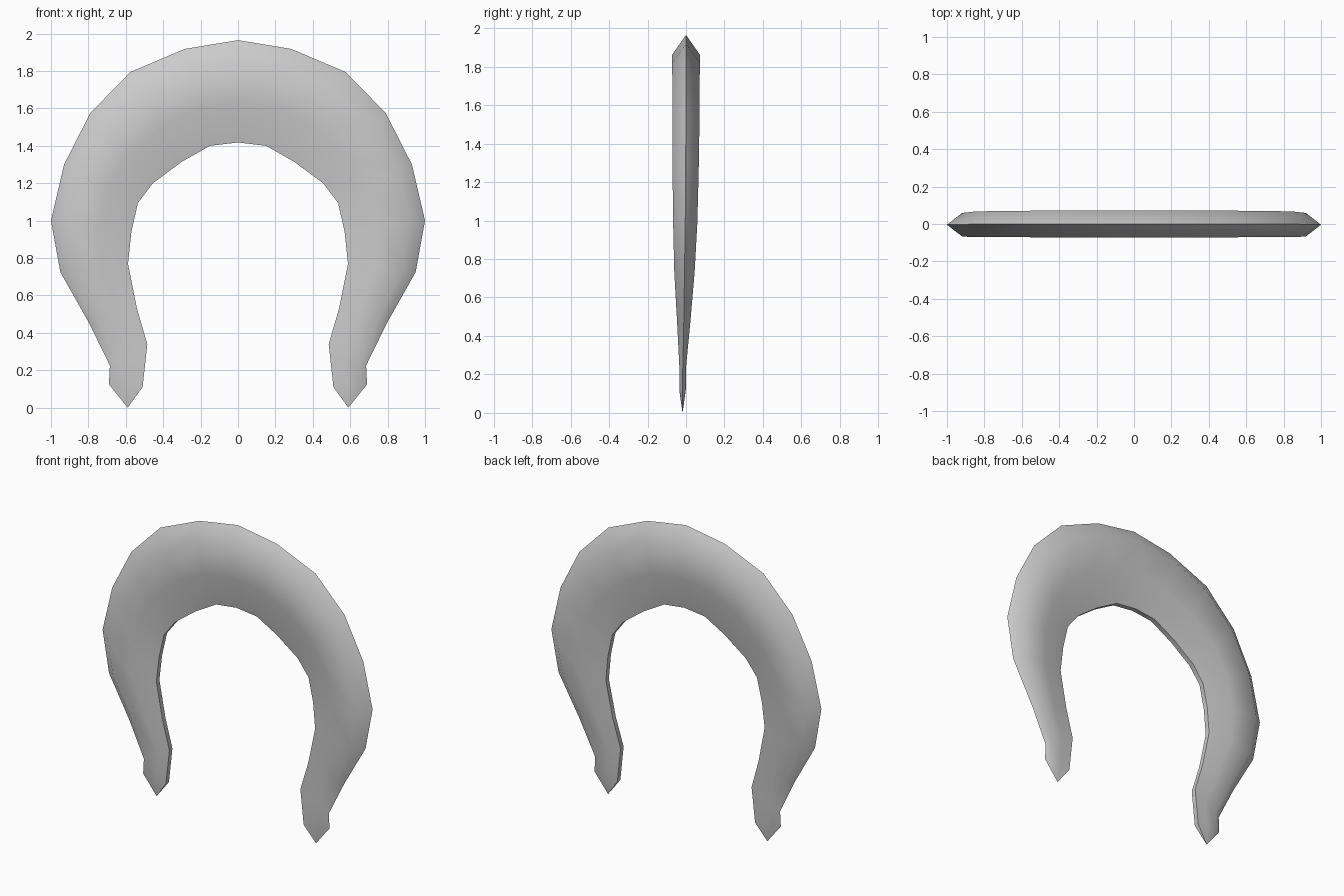
import bpy, bmesh, math

if "Cube" in bpy.data.objects:
    bpy.data.objects.remove(bpy.data.objects["Cube"])

# Half-arch stations: outer x, z, inner x, z, half thickness, y offset
STATIONS = [
    (0.000, 1.965, 0.000, 1.418, .073, .000),
    (0.285, 1.918, 0.150, 1.400, .072, .000),
    (0.575, 1.795, 0.300, 1.315, .071, .000),
    (0.790, 1.575, 0.455, 1.200, .070, .000),
    (0.930, 1.300, 0.535, 1.095, .068, -.002),
    (1.000, 1.000, 0.570, 0.940, .063, -.004),
    (0.950, 0.725, 0.588, 0.770, .053, -.008),
    (0.795, 0.450, 0.540, 0.530, .034, -.012),
    (0.685, 0.225, 0.485, 0.340, .018, -.017),
    (0.690, 0.125, 0.510, 0.110, .017, -.018),
]
TIP = (0.59, -0.018, 0.0)
INNER_HALF = 0.016


def ring(bm, station, side):
    """Cross-section: sharp outer ridge, full shoulders, thin inner wall."""
    ox, oz, ix, iz, t, y = station
    inner = min(INNER_HALF, t)
    half = [(.19, t), (.6, max(t * .85, inner)), (1, inner)]
    section = [(0, 0)] + half + [(f, -h) for f, h in reversed(half)]
    return [bm.verts.new((side * (ox + (ix - ox) * f), y + h, oz + (iz - oz) * f))
            for f, h in section]


bm = bmesh.new()
# Sweep from the left foot over the top to the right foot
rings = [ring(bm, s, -1) for s in reversed(STATIONS[1:])]
rings += [ring(bm, s, 1) for s in STATIONS]
for a, b in zip(rings, rings[1:]):
    for i in range(len(a)):
        j = (i + 1) % len(a)
        bm.faces.new((a[i], a[j], b[j], b[i]))

# Pointed feet
for end, side in ((rings[0], -1), (rings[-1], 1)):
    tip = bm.verts.new((side * TIP[0], TIP[1], TIP[2]))
    for i in range(len(end)):
        bm.faces.new((end[i], end[(i + 1) % len(end)], tip))

bmesh.ops.recalc_face_normals(bm, faces=bm.faces)
mesh = bpy.data.meshes.new("arch_band")
bm.to_mesh(mesh)
bm.free()
arch = bpy.data.objects.new("arch_band", mesh)
bpy.context.collection.objects.link(arch)

# Smooth faces, sharp rims
bpy.context.view_layer.objects.active = arch
arch.select_set(True)
bpy.ops.object.shade_smooth_by_angle(angle=math.radians(55))
